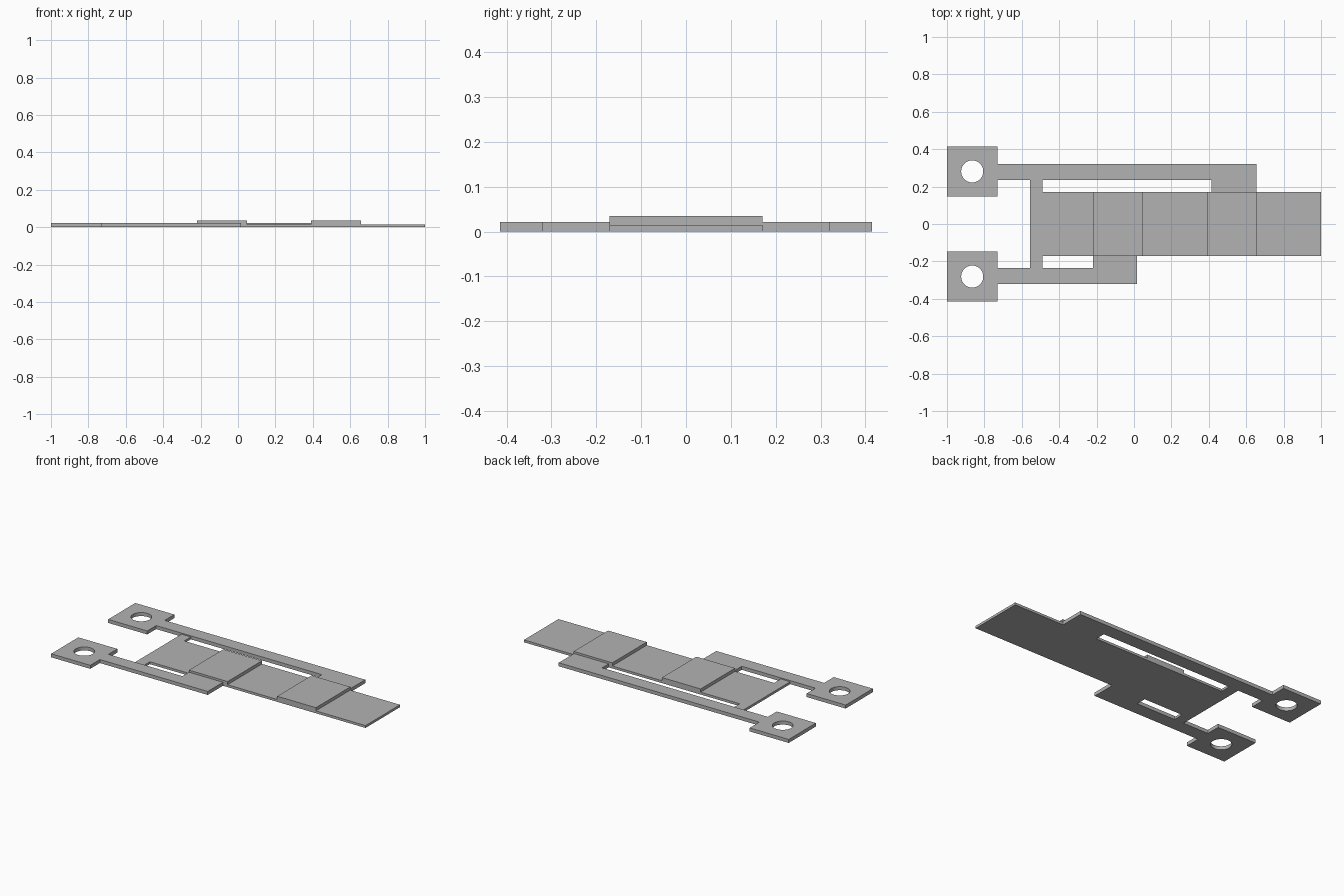
import bpy
import math

cube = bpy.data.objects.get("Cube")
if cube:
    bpy.data.objects.remove(cube, do_unlink=True)

GREY = (0.45, 0.45, 0.45, 1)
metal = bpy.data.materials.new("plain_grey")
metal.use_nodes = True
metal.diffuse_color = GREY
metal.node_tree.nodes["Principled BSDF"].inputs["Base Color"].default_value = GREY

STRIP_TOP, ARM_TOP, BLOCK_TOP = 0.015, 0.022, 0.035


def plate(name, loops, bottom, top):
    """Extrude a filled outline; any further loops become holes."""
    curve = bpy.data.curves.new(name, "CURVE")
    curve.dimensions = "2D"
    curve.fill_mode = "BOTH"
    curve.extrude = (top - bottom) / 2
    for loop in loops:
        spline = curve.splines.new("POLY")
        spline.points.add(len(loop) - 1)
        for point, (x, y) in zip(spline.points, loop):
            point.co = (x, y, 0, 1)
        spline.use_cyclic_u = True
    obj = bpy.data.objects.new(name, curve)
    bpy.context.collection.objects.link(obj)
    obj.location.z = (bottom + top) / 2
    bpy.ops.object.select_all(action="DESELECT")
    obj.select_set(True)
    bpy.context.view_layer.objects.active = obj
    bpy.ops.object.convert(target="MESH")
    obj = bpy.context.object
    obj.data.materials.clear()
    obj.data.materials.append(metal)
    bpy.ops.object.mode_set(mode="EDIT")
    bpy.ops.mesh.select_all(action="SELECT")
    bpy.ops.mesh.remove_doubles(threshold=0.0001)
    bpy.ops.mesh.normals_make_consistent(inside=False)
    bpy.ops.object.mode_set(mode="OBJECT")
    bpy.ops.object.shade_smooth_by_angle(angle=math.radians(30))
    return obj


def arm(name, side, tab_start, tab_end):
    """Square pad with a round hole, a long arm and a tab joining the strip."""
    outline = [(-1, 0.147), (-0.73, 0.147), (-0.73, 0.235), (tab_start, 0.235),
               (tab_start, 0.17), (tab_end, 0.17), (tab_end, 0.32),
               (-0.73, 0.32), (-0.73, 0.415), (-1, 0.415)]
    hole = [(-0.865 + 0.059 * math.cos(a), 0.281 + 0.059 * math.sin(a))
            for a in (math.tau * i / 48 for i in range(48))]
    loops = [[(x, side * y) for x, y in loop] for loop in (outline, hole)]
    plate(name, loops, 0, ARM_TOP)


# Central strip with the cross bar that reaches both arms
half = [(-0.555, 0.235), (-0.49, 0.235), (-0.49, 0.17), (1, 0.17)]
strip = half + [(x, -y) for x, y in reversed(half)]
plate("central_strip", [strip], 0, STRIP_TOP)

# Terminal arms, the back one longer than the front one
arm("back_arm", 1, 0.415, 0.655)
arm("front_arm", -1, -0.22, 0.015)

# Raised blocks lying across the strip
for name, x0, x1 in (("inner_block", -0.22, 0.047), ("outer_block", 0.39, 0.657)):
    plate(name, [[(x0, -0.17), (x1, -0.17), (x1, 0.17), (x0, 0.17)]],
          STRIP_TOP, BLOCK_TOP)
